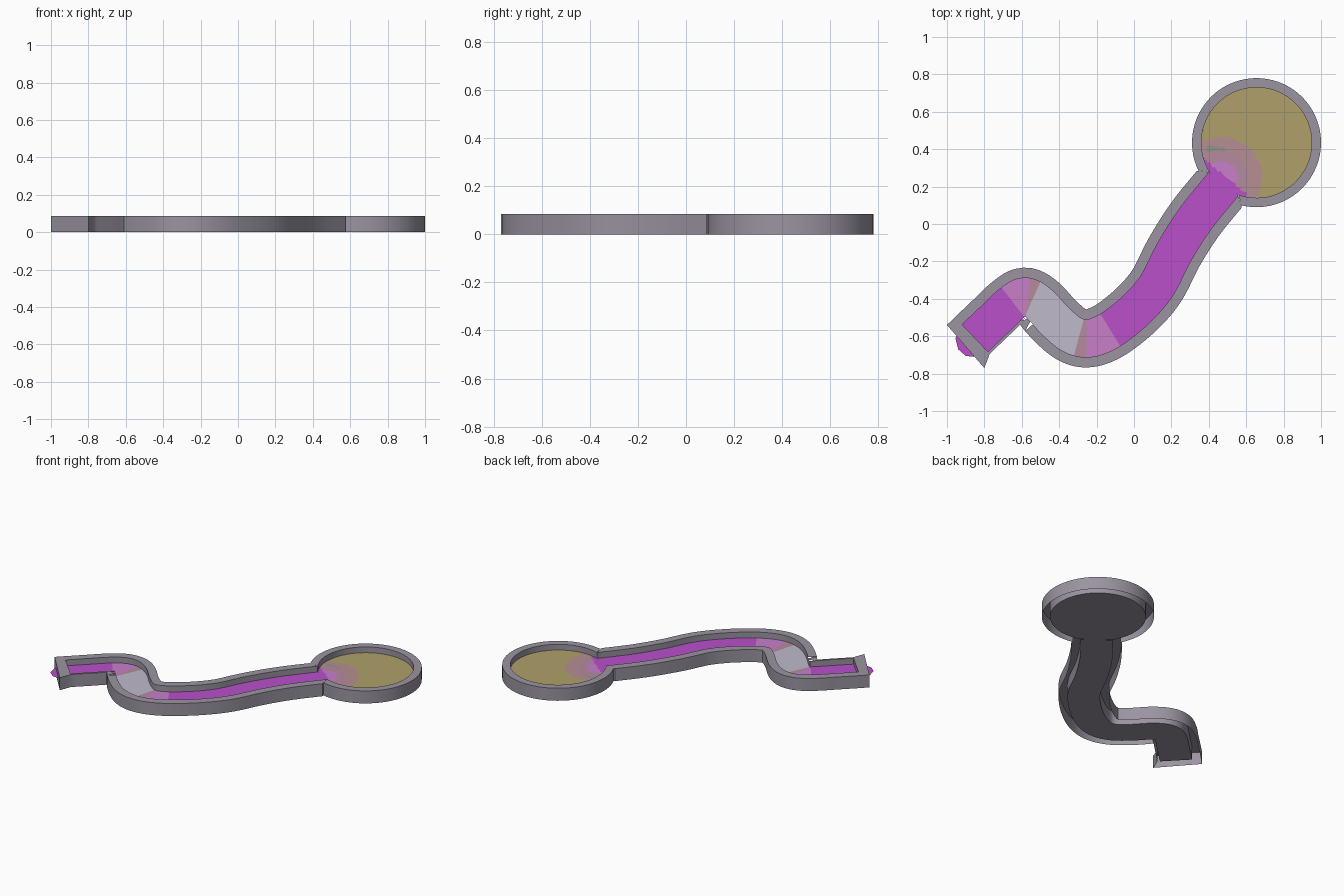
import bpy, bmesh, math
from mathutils import Vector

if "Cube" in bpy.data.objects:
    bpy.data.objects.remove(bpy.data.objects["Cube"])

TOP, FLOOR = 0.085, 0.045
DISC, R_IN, R_OUT = Vector((0.655, 0.435)), 0.295, 0.345


def lin(h):
    out = []
    for i in (0, 2, 4):
        c = int(h[i:i + 2], 16) / 255
        out.append(c / 12.92 if c < 0.04 else ((c + 0.055) / 1.055) ** 2.4)
    return (*out, 1)


COLOURS = [("border_grey", "9B94A1"), ("magenta", "BA50CA"), ("pink", "C87FCA"),
           ("dusky_rose", "B58B9E"), ("pale_lavender", "C0BACB"), ("sand", "AFA06A"),
           ("rosy_sand", "B68F92"), ("slate_teal", "929590")]
MATS = []
for name, h in COLOURS:
    m = bpy.data.materials.new(name)
    m.diffuse_color = lin(h)
    m.use_nodes = True
    m.node_tree.nodes["Principled BSDF"].inputs["Base Color"].default_value = m.diffuse_color
    MATS.append(m)
GREY, MAGENTA, PINK, ROSE, PALE, SAND, ROSY, TEAL = range(8)


def build(name, faces, smooth=False):
    """faces: list of (points, material index)"""
    bm = bmesh.new()
    for pts, mi in faces:
        clean = []
        for p in pts:
            if all((Vector(p) - Vector(q)).length > 1e-5 for q in clean):
                clean.append(p)
        if len(clean) > 2:
            f = bm.faces.new([bm.verts.new(p) for p in clean])
            f.material_index = mi
    bmesh.ops.remove_doubles(bm, verts=bm.verts, dist=1e-5)
    me = bpy.data.meshes.new(name)
    bm.to_mesh(me)
    bm.free()
    for m in MATS:
        me.materials.append(m)
    ob = bpy.data.objects.new(name, me)
    bpy.context.collection.objects.link(ob)
    if smooth:
        bpy.ops.object.select_all(action='DESELECT')
        ob.select_set(True)
        bpy.context.view_layer.objects.active = ob
        bpy.ops.object.shade_smooth_by_angle(angle=math.radians(35))
    return ob


# Winding centre line of the lane
ctrl = [Vector(p) for p in [
    (-.85, -.61), (-.75, -.515), (-.66, -.43), (-.585, -.388), (-.51, -.425),
    (-.42, -.52), (-.335, -.59), (-.255, -.612), (-.17, -.59), (-.08, -.535),
    (.03, -.44), (.125, -.325), (.215, -.15), (.33, .03), (.48, .215)]]
ext = [2 * ctrl[0] - ctrl[1]] + ctrl + [2 * ctrl[-1] - ctrl[-2]]
centre, tang = [], []
for i in range(1, len(ext) - 2):
    a, b, c, d = ext[i - 1:i + 3]
    for k in range(6 + (i == len(ext) - 3)):
        t = k / 6
        centre.append(0.5 * (2 * b + (c - a) * t + (2 * a - 5 * b + 4 * c - d) * t * t
                             + (3 * b - a - 3 * c + d) * t ** 3))
        tang.append(((c - a) + 2 * (2 * a - 5 * b + 4 * c - d) * t
                     + 3 * (3 * b - a - 3 * c + d) * t * t).normalized())


def offset(side, width):
    """Parallel edge of the lane; folded points collapse at tight bends."""
    raw, good = [], []
    for c, t in zip(centre, tang):
        w = width(c)
        p = c + Vector((-t.y, t.x)) * side * w
        raw.append(p)
        if min((p - q).length for q in centre) > w - 0.006:
            good.append(p)
    return [min(good, key=lambda g: (g - p).length) for p in raw]


def arc(radius, a0, a1, n=64):
    return [DISC + radius * Vector((math.cos(a), math.sin(a))) for a in
            (math.radians(a0 + (a1 - a0) * i / n) for i in range(n + 1))]


def thin_start(c):
    return 0.115 + 0.04 * min(1, max(0, (c.x + 0.56) / 0.08))


left_in = offset(1, lambda c: 0.1)
right_in = offset(-1, lambda c: 0.1)
left_out = offset(1, lambda c: 0.155)
right_out = offset(-1, thin_start)
arc_in = arc(R_IN, 212, -109)
arc_out = arc(R_OUT, 206, -103.5)
left_out = [arc_out[0] if (p - DISC).length < R_OUT else p for p in left_out]
right_out = [arc_out[-1] if (p - DISC).length < R_OUT else p for p in right_out]

# Closed clockwise outlines: lane left, round green, lane right, end wall
inner = [left_in[0]] + left_in + arc_in + right_in[::-1] + [right_in[0]]
outer = ([Vector((-1, -.54))] + left_out + arc_out + right_out[::-1]
         + [Vector((-.8, -.77))])


def at(p, z):
    return (p.x, p.y, z)


# Hollow border: outer skin, rim, inner skin
wall = []
n = len(inner)
for i in range(n):
    j = (i + 1) % n
    o, p, q, r = outer[i], outer[j], inner[i], inner[j]
    wall.append(([at(o, 0), at(o, TOP), at(p, TOP), at(p, 0)], GREY))
    wall.append(([at(q, TOP), at(q, 0), at(r, 0), at(r, TOP)], GREY))
    if (o - p).length > 1e-4 or i > n - 3:
        wall.append(([at(o, TOP), at(q, TOP), at(r, TOP), at(p, TOP)], GREY))
build("border_wall", wall, True)

# Underside of lane and green
base = []
for i in range(len(centre) - 1):
    base.append(([at(left_in[i], 0), at(left_in[i + 1], 0),
                  at(right_in[i + 1], 0), at(right_in[i], 0)], GREY))
base.append(([at(p, 0) for p in arc_in], GREY))
build("underside", base)


# Lane surface, coloured in bands along its length
def band(x):
    for limit, mi in ((-.645, MAGENTA), (-.57, PINK), (-.545, ROSE), (-.29, PALE),
                      (-.26, ROSE), (-.125, PINK)):
        if x < limit:
            return mi
    return MAGENTA


lane = []
for i in range(len(centre) - 1):
    mid = (centre[i].x + centre[i + 1].x) / 2
    lane.append(([at(left_in[i], FLOOR), at(right_in[i], FLOOR),
                  at(right_in[i + 1], FLOOR), at(left_in[i + 1], FLOOR)], band(mid)))
# tongue of the surface poking out under the end wall
lane.append(([at(left_in[0], FLOOR), (-.955, -.61, FLOOR), (-.94, -.67, FLOOR),
              (-.9, -.705, FLOOR), (-.86, -.71, FLOOR), at(right_in[0], FLOOR)], MAGENTA))
build("lane_surface", lane)


# Round green, coloured by distance from the lane mouth
def green_colour(p):
    along = (p - Vector((.48, .215))).dot(Vector((.63, .77)))
    d = (p - Vector((.47, .25))).length
    if along < 0.035 and d < 0.16:
        return MAGENTA
    if d < 0.085:
        return PINK
    if .39 < p.y < .415 and .38 < p.x < .49:
        return TEAL
    if d < 0.14:
        return ROSE
    return ROSY if d < 0.215 else SAND


green = []
RINGS, SEGS = 24, 96
for r in range(RINGS):
    for s in range(SEGS):
        pts = [DISC + R_IN * (k / RINGS) * Vector((math.cos(a), math.sin(a)))
               for k, a in ((r, s), (r + 1, s), (r + 1, s + 1), (r, s + 1))
               for a in [math.tau * (a % SEGS) / SEGS]]
        mid = sum(pts, Vector((0, 0))) / 4
        green.append(([at(p, FLOOR + 0.001) for p in pts], green_colour(mid)))
build("round_green", green)
